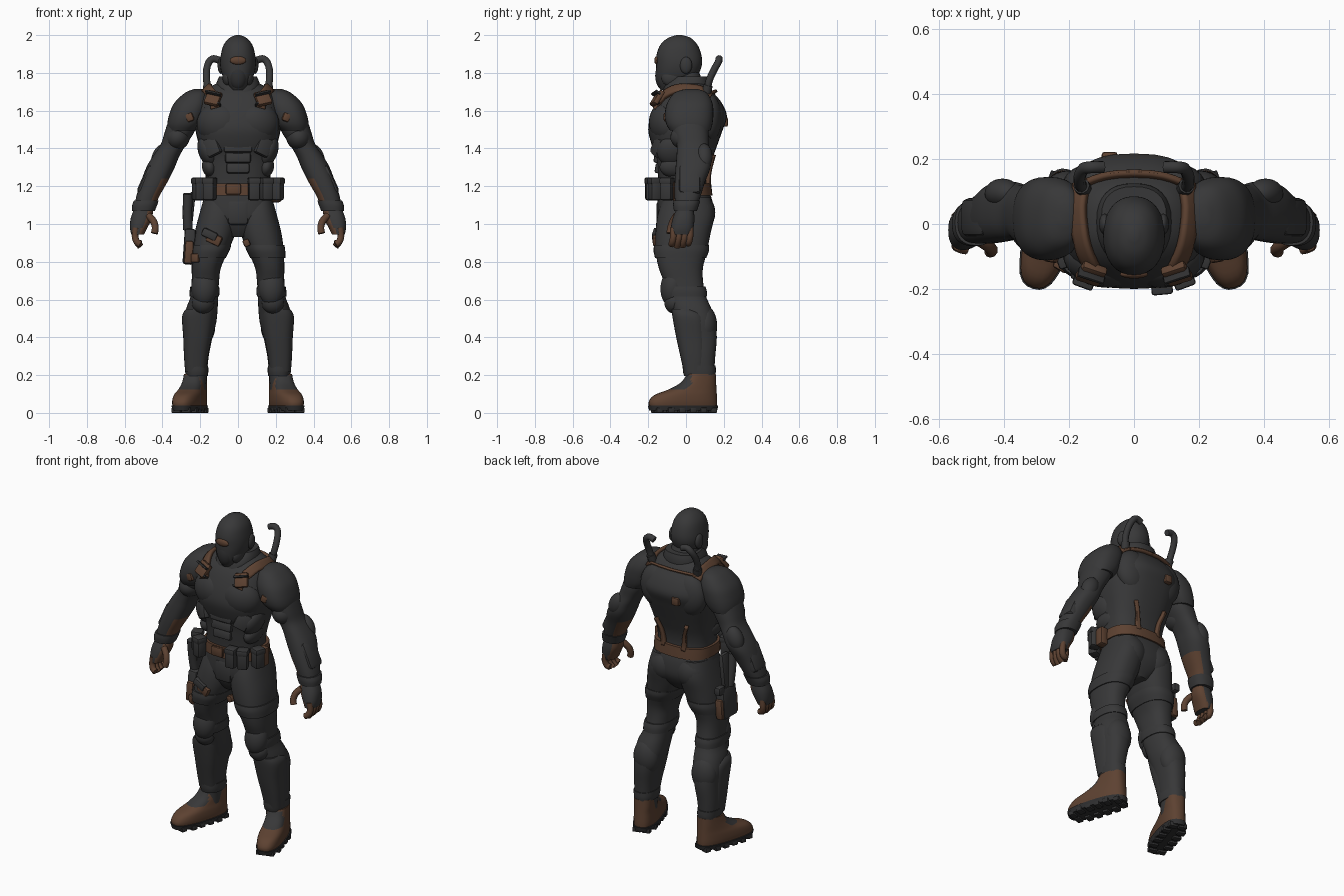
import bpy, bmesh, math
from mathutils import Vector, Matrix, Euler

if "Cube" in bpy.data.objects:
    bpy.data.objects.remove(bpy.data.objects["Cube"])


def material(name, colour):
    mat = bpy.data.materials.new(name)
    mat.use_nodes = True
    mat.diffuse_color = (*colour, 1)
    mat.node_tree.nodes["Principled BSDF"].inputs["Base Color"].default_value = (*colour, 1)
    return mat


gray = material("charcoal armour", (.039, .039, .04))
dark = material("dark rubber", (.029, .029, .03))
brown = material("brown leather", (.11, .054, .031))


def finish(name, bm, mat, mirror=False):
    """Turn a bmesh into an object with smooth faces and sharp creases."""
    bmesh.ops.recalc_face_normals(bm, faces=bm.faces)
    for face in bm.faces:
        face.smooth = True
    for edge in bm.edges:
        edge.smooth = edge.calc_face_angle(0) < math.radians(42)
    mesh = bpy.data.meshes.new(name)
    bm.to_mesh(mesh)
    bm.free()
    mesh.materials.append(mat)
    ob = bpy.data.objects.new(name, mesh)
    bpy.context.collection.objects.link(ob)
    if mirror:
        ob.modifiers.new("Mirror", "MIRROR")
    return ob


def smooth_rows(rows, steps=4):
    """Catmull-Rom interpolation through rows of numbers."""
    rows = [Vector(r) for r in rows]
    padded = [rows[0]] + rows + [rows[-1]]
    out = []
    for a, b, c, d in zip(padded, padded[1:], padded[2:], padded[3:]):
        for k in range(steps):
            t = k / steps
            out.append(b + (c - a) * (t / 2) + (a * 2 - b * 5 + c * 4 - d) * (t * t / 2)
                       + (b * 3 - a - c * 3 + d) * (t ** 3 / 2))
    return out + [rows[-1]]


def loft(name, rows, mat=gray, mirror=False, power=2.4, steps=4, turn=None, sides=32):
    """Skin through level rings given as (z, x low, x high, y low, y high)."""
    bm = bmesh.new()
    rings = []
    for z, xa, xb, ya, yb in smooth_rows(rows, steps):
        ring = []
        for i in range(sides):
            a = math.tau * i / sides
            c, s = [math.copysign(abs(v) ** (2 / power), v) for v in (math.cos(a), math.sin(a))]
            ring.append(bm.verts.new(((xa + xb + c * (xb - xa)) / 2, (ya + yb + s * (yb - ya)) / 2, z)))
        rings.append(ring)
    for low, high in zip(rings, rings[1:]):
        for i in range(sides):
            j = (i + 1) % sides
            bm.faces.new((low[i], low[j], high[j], high[i]))
    bm.faces.new(rings[0])
    bm.faces.new(rings[-1])
    if turn:
        bm.transform(turn)
    return finish(name, bm, mat, mirror)


def body(rows):
    """Rows symmetric about x = 0, given as (z, half width, y front, y back)."""
    return [(z, -w, w, f, b) for z, w, f, b in rows]


def place(centre, size, rot):
    return Matrix.LocRotScale(Vector(centre), Euler([math.radians(a) for a in rot]), Vector(size))


def ball(name, centre, radii, mat=gray, mirror=False, rot=(0, 0, 0)):
    bm = bmesh.new()
    bmesh.ops.create_uvsphere(bm, u_segments=24, v_segments=14, radius=1, matrix=place(centre, radii, rot))
    return finish(name, bm, mat, mirror)


def box(name, centre, size, mat=gray, mirror=False, rot=(0, 0, 0), bevel=.01):
    bm = bmesh.new()
    bmesh.ops.create_cube(bm, size=1, matrix=place(centre, size, rot))
    bmesh.ops.bevel(bm, geom=bm.edges[:], offset=bevel, segments=2, profile=.5, affect='EDGES')
    return finish(name, bm, mat, mirror)


def tube(name, points, radius, mat=gray, mirror=True):
    curve = bpy.data.curves.new(name, 'CURVE')
    curve.dimensions = '3D'
    curve.bevel_depth, curve.bevel_resolution, curve.use_fill_caps = radius, 3, True
    path = smooth_rows(points)
    line = curve.splines.new('POLY')
    line.points.add(len(path) - 1)
    for point, co in zip(line.points, path):
        point.co = (*co, 1)
    line.use_smooth = True
    curve.materials.append(mat)
    ob = bpy.data.objects.new(name, curve)
    bpy.context.collection.objects.link(ob)
    if mirror:
        ob.modifiers.new("Mirror", "MIRROR")


def strap(name, points, width, target, mat=brown):
    """A ribbon wrapped onto the target's surface."""
    path = smooth_rows(points, 6)
    bm = bmesh.new()
    rows = []
    for i, p in enumerate(path):
        along = path[min(i + 1, len(path) - 1)] - path[max(i - 1, 0)]
        out = p - Vector((p.x * .6, .02, p.z - .15))
        side = along.cross(out).normalized() * width
        rows.append([bm.verts.new(p + side * k / 4) for k in range(-2, 3)])
    for a, b in zip(rows, rows[1:]):
        for k in range(4):
            bm.faces.new((a[k], a[k + 1], b[k + 1], b[k]))
    ob = finish(name, bm, mat)
    wrap = ob.modifiers.new("Wrap", "SHRINKWRAP")
    wrap.target, wrap.offset, wrap.wrap_mode = target, .01, 'ABOVE_SURFACE'
    thick = ob.modifiers.new("Thickness", "SOLIDIFY")
    thick.thickness, thick.offset = .022, 0
    ob.modifiers.new("Mirror", "MIRROR")


def paint(ob, mat, rule):
    ob.data.materials.append(mat)
    for face in ob.data.polygons:
        if rule(face.center, face.normal):
            face.material_index = 1


# Torso, collar and pelvis
torso = loft("torso", body([
    (1.76, .08, -.05, .08), (1.73, .14, -.09, .12), (1.69, .18, -.13, .15), (1.64, .205, -.16, .19),
    (1.57, .222, -.188, .217), (1.5, .225, -.2, .195), (1.43, .21, -.185, .17), (1.36, .19, -.16, .145),
    (1.28, .175, -.15, .12), (1.2, .17, -.145, .115), (1.12, .185, -.15, .14), (1.04, .18, -.15, .145),
    (.98, .13, -.13, .12), (.93, .05, -.1, .08)]), power=2.6)
loft("neck", body([(1.66, .1, -.1, .11), (1.73, .09, -.09, .1), (1.82, .07, -.07, .06)]))
loft("collar", body([(1.7, .12, -.125, .125), (1.745, .115, -.11, .125), (1.78, .1, -.07, .115)]), steps=2)
ball("chest_plate", (.095, -.105, 1.53), (.125, .09, .115), mirror=True, rot=(8, 0, 10))
ball("side_rib", (.16, -.07, 1.385), (.05, .085, .085), mirror=True, rot=(0, 20, 0))
ball("lower_rib", (.15, -.06, 1.3), (.04, .08, .055), mirror=True, rot=(0, 15, 0))
ball("shoulder_blade", (.11, .12, 1.56), (.11, .07, .13), mirror=True)
ball("buttock", (.09, .075, 1.06), (.095, .08, .1), mirror=True)
for i in range(3):
    box("belly_plate", (0, -.158 + i * .006, 1.405 - i * .055), (.15 - i * .015, .035, .054), rot=(-10, 0, 0))
box("vest_flap", (.135, -.15, 1.41), (.08, .035, .1), mirror=True, rot=(-8, 25, 25))
box("back_badge", (-.075, .205, 1.54), (.05, .035, .05), brown)
box("groin_guard", (0, -.135, 1.06), (.11, .04, .13), bevel=.018)

# Harness straps with buckles
strap("shoulder_strap", [(.125, -.19, 1.625), (.14, -.14, 1.68), (.168, -.06, 1.72), (.178, .03, 1.72),
                         (.17, .1, 1.7), (.165, .13, 1.675)], .06, torso)
strap("collar_strap", [(.16, .125, 1.69), (.08, .15, 1.7), (0, .155, 1.7)], .014, torso)
strap("lower_back_strap", [(.07, .13, 1.2), (.085, .15, 1.28), (.11, .16, 1.36)], .025, torso)
box("chest_buckle", (.132, -.153, 1.665), (.08, .03, .085), brown, True, (-35, -12, 18))
for z in (1.64, 1.69):
    box("buckle_bar", (.132, -.375 + z * .128, z), (.086, .034, .012), dark, True, (-35, -12, 18), .004)

# Head with mask, ear cups and breathing hoses
loft("head", body([
    (2, .012, -.05, -.02), (1.985, .045, -.095, .025), (1.95, .075, -.135, .06), (1.9, .09, -.155, .08),
    (1.85, .095, -.158, .085), (1.8, .087, -.158, .07), (1.75, .066, -.153, .04), (1.71, .038, -.135, 0)]),
    power=2.2)
ball("ear_cup", (.09, 0, 1.84), (.018, .032, .045), mirror=True)
ball("jaw_guard", (.052, -.07, 1.775), (.03, .06, .05), mirror=True)
ball("face_mask", (0, -.12, 1.785), (.05, .043, .075), dark)
ball("brow_mark", (0, -.155, 1.866), (.043, .013, .022), brown)
tube("breathing_hose", [(.15, .11, 1.68), (.165, .12, 1.75), (.167, .145, 1.81), (.155, .17, 1.855),
                        (.13, .175, 1.875), (.095, .175, 1.865)], .019)
tube("hose_socket", [(.15, .1, 1.67), (.162, .118, 1.735)], .025)

# Shoulder armour and arms
loft("shoulder_armour", [
    (1.715, .19, .23, 0, .06), (1.695, .165, .28, -.06, .11), (1.64, .155, .338, -.1, .14),
    (1.58, .17, .364, -.112, .145), (1.53, .19, .374, -.105, .14), (1.495, .225, .37, -.085, .13)], mirror=True)
box("shoulder_mark", (.255, -.103, 1.565), (.04, .03, .045), brown, True, (0, 20, 10))
arm = loft("arm", [
    (1.6, .2, .34, -.06, .11), (1.54, .21, .37, -.075, .115), (1.48, .235, .39, -.07, .12),
    (1.42, .275, .41, -.05, .12), (1.36, .31, .45, -.05, .13), (1.3, .335, .485, -.055, .13),
    (1.22, .375, .515, -.06, .1), (1.14, .42, .54, -.06, .075), (1.07, .445, .55, -.055, .05)], mirror=True)
paint(arm, brown, lambda c, n: n.x < -.4 and 1.1 < c.z < 1.25)
ball("upper_arm_muscle", (.32, .005, 1.46), (.065, .088, .07), mirror=True, rot=(0, -25, 0))
ball("elbow_pad", (.405, .095, 1.355), (.05, .045, .075), mirror=True, rot=(0, -25, 0))
box("forearm_guard", (.475, .02, 1.23), (.07, .12, .17), mirror=True, rot=(0, -24, 0), bevel=.025)
loft("glove_cuff", [(1.125, .42, .551, -.066, .076), (1.1, .428, .56, -.068, .068), (1.07, .44, .56, -.064, .058)],
     mirror=True)
hand = loft("hand", [(1.08, .45, .55, -.05, .04), (1.03, .455, .568, -.07, .045), (.98, .48, .572, -.08, .04),
                     (.945, .497, .565, -.08, .03)], mirror=True)
paint(hand, brown, lambda c, n: n.x < -.3)
for i in range(4):
    y = -.066 + i * .029
    drop = .012 * abs(i - 1.3)
    tube("finger", [(.54, y, .98), (.545, y, .935), (.535, y - .006, .905), (.516, y - .01, .877 + drop)], .018, brown)
tube("thumb", [(.475, -.05, 1.045), (.448, -.068, 1.015), (.438, -.08, .98), (.443, -.085, .95)], .019, brown)

# Belt, pouches and buckle
loft("belt", body([(1.15, .187, -.163, .14), (1.18, .187, -.163, .137), (1.215, .185, -.16, .133)]), brown,
     power=2.6, steps=1)
box("belt_buckle", (-.025, -.168, 1.185), (.08, .02, .06), brown)
for x, y, turn in ((.085, -.185, 5), (.15, -.165, 20), (.208, -.1, 70), (-.15, -.165, -20), (-.208, -.1, -70)):
    box("belt_pouch", (x, y, 1.185), (.062, .06, .12), rot=(0, 0, turn), bevel=.012)
    box("pouch_lid", (x, y, 1.228), (.066, .066, .035), rot=(0, 0, turn), bevel=.008)
box("hip_pouch", (.203, -.04, 1.17), (.05, .055, .11), brown)

# Legs with knee, thigh and shin armour
loft("leg", [
    (1.14, .02, .18, -.12, .13), (1.05, .005, .205, -.15, .15), (.95, .015, .23, -.162, .13),
    (.85, .055, .243, -.16, .11), (.77, .09, .245, -.145, .09), (.7, .1, .245, -.12, .09),
    (.62, .105, .25, -.1, .105), (.55, .108, .275, -.075, .135), (.48, .115, .285, -.055, .155),
    (.4, .135, .28, -.035, .163), (.3, .155, .28, -.015, .155), (.2, .165, .275, 0, .148),
    (.12, .17, .275, 0, .145)], mirror=True)
loft("thigh_band", [(.89, .035, .245, -.168, .122), (.86, .045, .25, -.172, .122), (.82, .065, .251, -.164, .107)],
     mirror=True)
loft("knee_band", [(.67, .1, .252, -.12, .102), (.645, .098, .256, -.118, .11), (.615, .1, .256, -.11, .112)],
     mirror=True)
ball("knee_pad", (.178, -.07, .665), (.07, .065, .1), mirror=True, rot=(-6, 0, 5))
ball("lower_knee_pad", (.185, -.06, .585), (.06, .055, .06), mirror=True)
loft("shin_guard", [(.55, .13, .275, -.075, .05), (.51, .125, .296, -.072, .1), (.4, .14, .29, -.052, .11),
                    (.3, .158, .286, -.03, .11), (.22, .168, .28, -.012, .1)], mirror=True, power=2.7)
ball("calf_armour", (.2, .1, .46), (.08, .065, .11), mirror=True)
loft("ankle_band", [(.25, .158, .282, -.018, .157), (.22, .157, .28, -.016, .158), (.195, .16, .277, -.01, .155)],
     mirror=True)

# Boots turned outward, with lugged soles
toe_out = Matrix.Translation((.222, .095, 0)) @ Matrix.Rotation(math.radians(17), 4, 'Z')
boot = loft("boot", [
    (.03, -.066, .066, -.3, .07), (.06, -.07, .07, -.302, .07), (.095, -.068, .068, -.27, .068),
    (.125, -.062, .062, -.19, .066), (.16, -.06, .058, -.125, .064), (.205, -.058, .055, -.09, .062)],
    brown, True, 2.6, turn=toe_out)
paint(boot, gray, lambda c, n: n.z > .35 and .125 < c.z < .2)
loft("sole", [(.012, -.066, .066, -.3, .07), (.04, -.074, .074, -.308, .076)], dark, True, 2.6, 1, toe_out)
for i in range(6):
    for side in (-1, 1):
        lug = toe_out @ Vector((side * (.045 if 0 < i < 5 else .028), .04 - i * .06, .014))
        box("sole_lug", lug, (.05, .036, .028), dark, True, (0, 0, 17), .005)

# Thigh holster with pistol, worn on the right
box("holster", (-.258, -.03, .88), (.06, .13, .19), rot=(0, 4, 0), bevel=.014)
for y in (-.095, .035):
    box("holster_trim", (-.26, y, .85), (.045, .035, .12), brown, rot=(0, 4, 0))
box("holster_hanger", (-.25, -.03, 1.06), (.03, .07, .22), rot=(0, 6, 0))
box("holster_clip", (-.262, .04, .97), (.04, .06, .05))
tube("pistol_grip", [(-.265, -.05, .97), (-.268, -.065, 1.06), (-.265, -.08, 1.16)], .026, gray, False)
box("thigh_pouch", (-.125, -.148, .92), (.08, .05, .055), brown, rot=(0, 25, -8))
box("thigh_pouch_lid", (-.148, -.148, .945), (.085, .056, .045), rot=(0, 25, -8))
box("thigh_clip", (-.222, -.125, .82), (.05, .04, .05), brown, rot=(0, 0, -30))
box("thigh_buckle", (.045, -.135, .9), (.035, .04, .04), brown, rot=(0, -25, 0))
